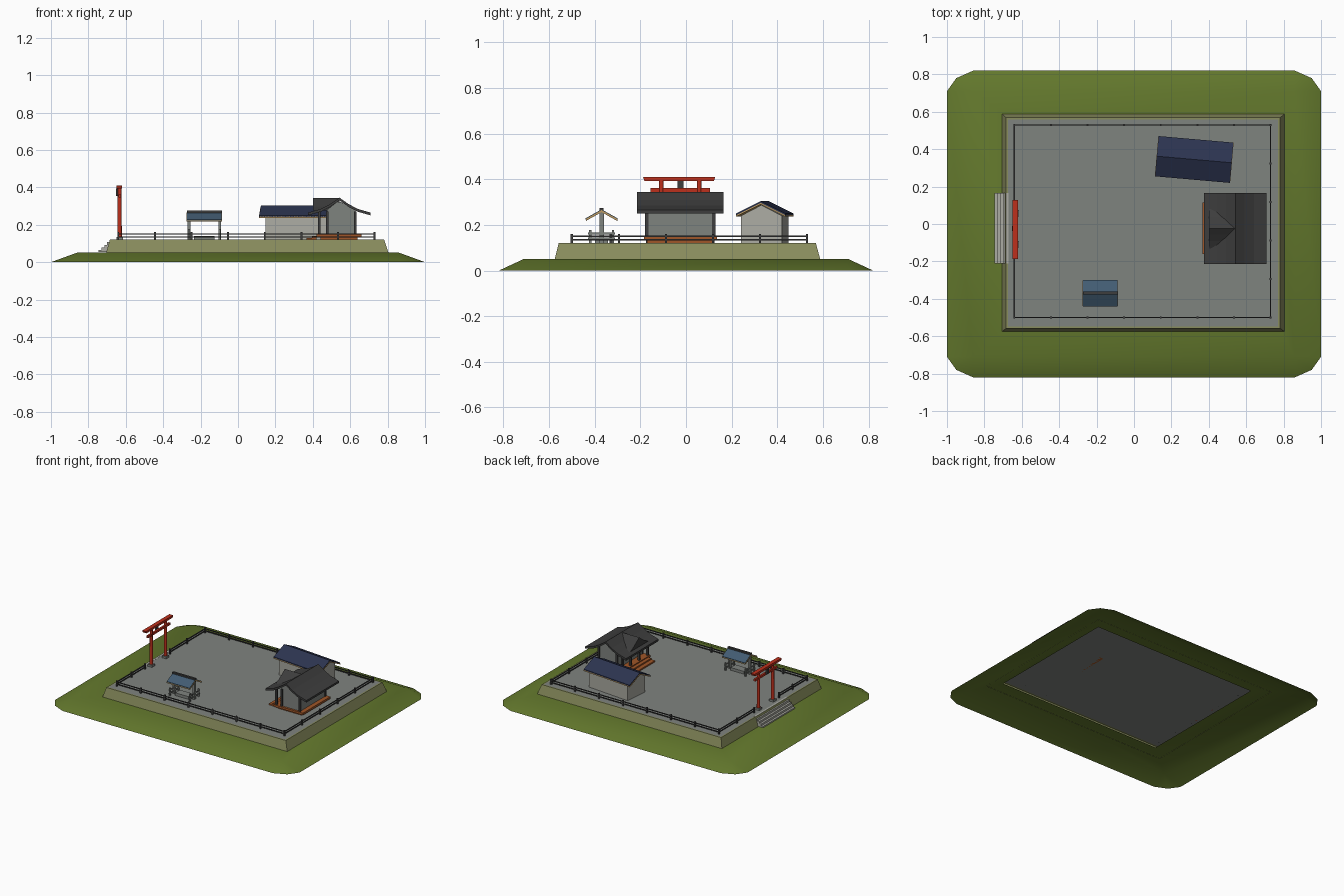
import bpy, bmesh, math
from mathutils import Matrix

if "Cube" in bpy.data.objects:
    bpy.data.objects.remove(bpy.data.objects["Cube"])


def material(name, r, g, b):
    m = bpy.data.materials.new(name)
    m.diffuse_color = [((c / 255 + 0.055) / 1.055) ** 2.4 for c in (r, g, b)] + [1]
    m.use_nodes = True
    m.node_tree.nodes["Principled BSDF"].inputs["Base Color"].default_value = m.diffuse_color
    return m


GRASS = material("grass", 98, 119, 44)
WALL = material("khaki_stone", 137, 141, 93)
PAVE = material("grey_paving", 127, 131, 127)
DARK = material("dark_tile", 61, 61, 61)
PLASTER = material("pale_plaster", 172, 172, 163)
RED = material("vermilion", 190, 48, 28)
BROWN = material("brown_timber", 160, 86, 40)
NAVY = material("navy_roof", 44, 52, 80)
STEEL = material("steel_blue_roof", 66, 92, 114)
TAN = material("tan_timber", 190, 155, 98)


def make(name, verts, faces, mat, fix=True):
    me = bpy.data.meshes.new(name)
    me.from_pydata(verts, [], faces)
    if fix:
        bm = bmesh.new()
        bm.from_mesh(me)
        bmesh.ops.recalc_face_normals(bm, faces=bm.faces)
        bm.to_mesh(me)
        bm.free()
    me.materials.append(mat)
    ob = bpy.data.objects.new(name, me)
    bpy.context.collection.objects.link(ob)
    return ob


def prism(name, prof, axis, a, b, mat):
    """Extrude a (u, z) profile along x or y."""
    n = len(prof)
    put = (lambda t, u, z: (t, u, z)) if axis == 'x' else (lambda t, u, z: (u, t, z))
    v = [put(t, u, z) for t in (a, b) for u, z in prof]
    f = [[i, (i + 1) % n, n + (i + 1) % n, n + i] for i in range(n)]
    return make(name, v, f + [list(range(n)), list(range(n, 2 * n))], mat)


def box(name, x0, x1, y0, y1, z0, z1, mat):
    return prism(name, [(x0, z0), (x1, z0), (x1, z1), (x0, z1)], 'y', y0, y1, mat)


def ring(x0, x1, y0, y1, z):
    return [(x0, y0, z), (x1, y0, z), (x1, y1, z), (x0, y1, z)]


def roof(name, axis, mid, half_prof, thick, a, b, mat):
    """Symmetrical roof shell; half_prof runs from ridge to eave as (offset, z)."""
    top = [(mid - o, z) for o, z in reversed(half_prof)] + [(mid + o, z) for o, z in half_prof[1:]]
    return prism(name, top + [(u, z - thick) for u, z in reversed(top)], axis, a, b, mat)


def cyl(name, x, y, z0, z1, r0, r1, mat, n=12):
    v = [(x + r * math.cos(2 * math.pi * i / n), y + r * math.sin(2 * math.pi * i / n), z)
         for r, z in ((r0, z0), (r1, z1)) for i in range(n)]
    f = [[i, (i + 1) % n, n + (i + 1) % n, n + i] for i in range(n)]
    ob = make(name, v, f + [list(range(n)), list(range(n, 2 * n))], mat)
    for p in ob.data.polygons:
        p.use_smooth = len(p.vertices) == 4
    return ob


# Grass mound: open below, rounded foot, square top with a hole under the court
foot, crown = [], []
for k, (sx, sy) in enumerate([(-1, -1), (1, -1), (1, 1), (-1, 1)]):
    c = [(1, .71), (.95, .78), (.86, .82)]
    foot += [(sx * x, sy * y, 0) for x, y in (c if k % 2 == 0 else c[::-1])]
    crown.append((sx * .86, sy * .71, .051))
faces = []
for k in range(4):
    b, t, j = 3 * k, 12 + k, (k + 1) % 4
    faces += [(b, b + 1, t), (b + 1, b + 2, t), (b + 2, 3 * j, 12 + j, t), (t, 12 + j, 16 + j, 16 + k)]
mound = make("grass_mound", foot + crown + ring(-.59, .74, -.48, .51, .051), faces, GRASS, fix=False)
for p in mound.data.polygons:
    p.use_smooth = True

# Battered retaining wall with a narrow rim, and the paved court as a sheet on top
COURT = (-.675, .77, -.547, .559)
v = ring(-.705, .805, -.575, .588, .05) + ring(-.685, .781, -.558, .569, .12) + ring(*COURT, .12)
make("retaining_wall", v, [(4 * r + i, 4 * r + (i + 1) % 4, 4 * r + 4 + (i + 1) % 4, 4 * r + 4 + i)
                           for r in (0, 1) for i in range(4)], WALL, fix=False)
make("paving", ring(*COURT, .12), [(0, 1, 2, 3)], PAVE, fix=False)

# Entrance stairs
for i in range(5):
    box(f"stair_{i}", -.745 + .015 * i, -.67, -.21, .165, .054, .064 + .0142 * i, PLASTER)

# Fence with a gap at the gate
FX0, FX1, FY0, FY1 = -.64, .73, -.5, .53
posts = [(FX0 + (FX1 - FX0) * i / 7, y) for i in range(8) for y in (FY0, FY1)]
posts += [(FX1, FY0 + .206 * i) for i in range(1, 5)]
posts += [(FX0, y) for y in (-.33, -.17, .12, .32)]
for i, (x, y) in enumerate(posts):
    box(f"fence_post_{i}", x - .005, x + .005, y - .005, y + .005, .12, .16, DARK)
for z in (.135, .15):
    for y in (FY0, FY1):
        box("fence_rail_long", FX0, FX1, y - .003, y + .003, z - .003, z + .003, DARK)
    for x, y0, y1 in ((FX1, FY0, FY1), (FX0, FY0, -.17), (FX0, .12, FY1)):
        box("fence_rail_side", x - .003, x + .003, y0, y1, z - .003, z + .003, DARK)

# Red gate
for y in (-.108, .058):
    cyl("gate_column", -.633, y, .12, .395, .012, .01, RED)
    box("gate_foot", -.65, -.616, y - .017, y + .017, .12, .135, PAVE)
box("gate_tie_beam", -.64, -.626, -.155, .105, .345, .361, RED)
prism("gate_top_beam", [(-.188, .409), (-.182, .393), (.122, .393), (.128, .409)], 'x', -.65, -.62, RED)
box("gate_plaque", -.653, -.64, -.038, -.012, .355, .393, DARK)

# Main hall: deck, steps, walls, posts
YC = -.025
box("hall_deck", .42, .66, YC - .16, YC + .16, .132, .147, BROWN)
box("hall_plinth", .44, .64, YC - .145, YC + .145, .12, .132, BROWN)
box("hall_step_low", .365, .42, YC - .135, YC + .14, .12, .13, BROWN)
box("hall_step_high", .395, .42, YC - .135, YC + .14, .13, .14, BROWN)
prism("hall_walls", [(.476, .147), (.628, .147), (.628, .275), (.55, .322), (.53, .322), (.476, .28)],
      'y', YC - .145, YC + .145, PAVE)
for y in (YC - .147, YC + .147):
    for x in (.435, .478, .626):
        box("hall_post", x - .007, x + .007, y - .007, y + .007, .145, .272, DARK)
for y in (YC - .05, YC + .05):
    box("hall_porch_post", .428, .442, y - .007, y + .007, .145, .272, DARK)

# Main hall roof with a small gable over the entrance
roof("hall_roof", 'y', .542, [(0, .345), (.05, .31), (.1, .284), (.167, .265)], .015,
     YC - .19, YC + .19, DARK)
g = [(0, .343), (.03, .321), (.065, .297), (.105, .275)]
prism("hall_entrance_gable", [(YC - o, z) for o, z in reversed(g)] + [(YC + o, z) for o, z in g[1:]],
      'x', .4, .542, DARK)

# Storehouse, slightly turned
store = [
    prism("store_walls", [(-.09, .12), (.09, .12), (.09, .24), (0, .287), (-.09, .24)], 'x', -.168, .168, PLASTER),
    roof("store_roof", 'x', 0, [(0, .304), (.108, .25)], .008, -.2, .2, NAVY),
    roof("store_roof_boards", 'x', 0, [(0, .297), (.108, .243)], .007, -.202, .202, TAN),
]
for ob in store:
    ob.matrix_world = Matrix.Translation((.322, .345, 0)) @ Matrix.Rotation(math.radians(-5), 4, 'Z')

# Washing pavilion
PX, PY = -.18, -.37
roof("pavilion_roof", 'x', PY, [(0, .268), (.07, .229)], .005, PX - .093, PX + .093, STEEL)
roof("pavilion_roof_boards", 'x', PY, [(0, .265), (.069, .226)], .009, PX - .095, PX + .095, TAN)
box("pavilion_ridge", PX - .094, PX + .094, PY - .008, PY + .008, .263, .275, DARK)
box("pavilion_beam", PX - .085, PX + .085, PY - .006, PY + .006, .225, .255, TAN)
for x in (PX - .082, PX + .082):
    box("pavilion_post", x - .007, x + .007, PY - .01, PY + .01, .12, .256, PAVE)
    for y in (PY - .05, PY + .05):
        box("pavilion_side_post", x - .005, x + .005, y - .005, y + .005, .12, .178, PAVE)
    for z in (.14, .163):
        box("pavilion_tie", x - .003, x + .003, PY - .06, PY + .06, z - .004, z + .004, PAVE)
box("water_trough", PX - .055, PX + .055, PY - .028, PY + .028, .12, .14, PAVE)
